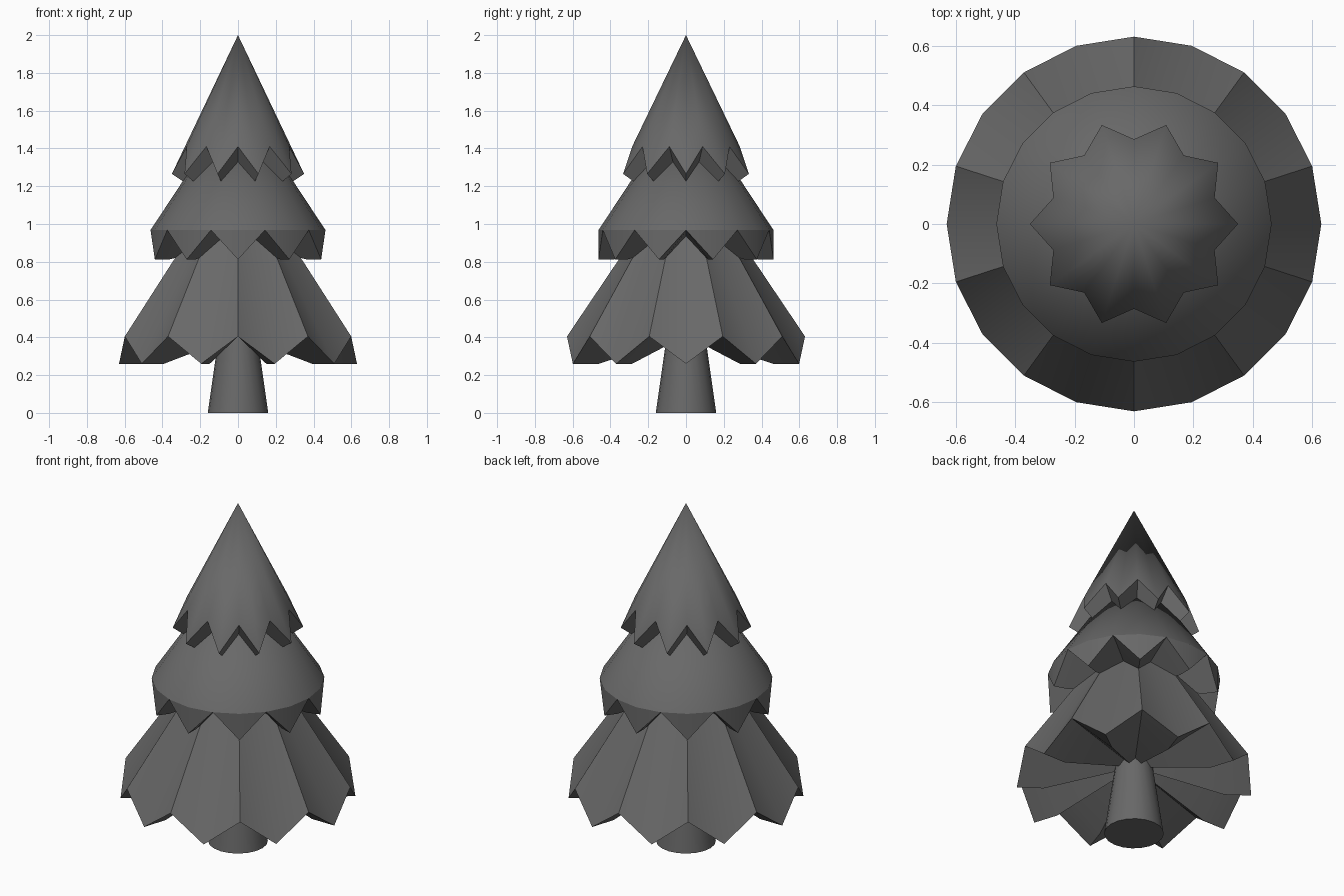
import bpy, bmesh, math

if "Cube" in bpy.data.objects:
    bpy.data.objects.remove(bpy.data.objects["Cube"])

gray = bpy.data.materials.new("dark_gray")
gray.diffuse_color = (0.14, 0.14, 0.14, 1.0)
gray.use_nodes = True
gray.node_tree.nodes["Principled BSDF"].inputs["Base Color"].default_value = gray.diffuse_color


def finish(bm, name, angle=30):
    bmesh.ops.remove_doubles(bm, verts=bm.verts, dist=0.0005)
    bmesh.ops.recalc_face_normals(bm, faces=bm.faces)
    mesh = bpy.data.meshes.new(name)
    bm.to_mesh(mesh)
    bm.free()
    mesh.materials.append(gray)
    obj = bpy.data.objects.new(name, mesh)
    bpy.context.collection.objects.link(obj)
    bpy.ops.object.select_all(action='DESELECT')
    obj.select_set(True)
    bpy.context.view_layer.objects.active = obj
    bpy.ops.object.shade_smooth_by_angle(angle=math.radians(angle))
    return obj


def lathe(name, top_z, rings, bottom_z, sides=20, start=0.0):
    """Skin rings from a top point to a bottom point.
    Each ring is (tip radius, tip z, notch radius, notch z), alternating."""
    bm = bmesh.new()
    top = bm.verts.new((0, 0, top_z))
    bottom = bm.verts.new((0, 0, bottom_z))
    loops = []
    for r0, z0, r1, z1 in rings:
        loop = []
        for i in range(sides):
            a = math.radians(start) + math.tau * i / sides
            r, z = ((r0, z0), (r1, z1))[i % 2]
            loop.append(bm.verts.new((r * math.cos(a), r * math.sin(a), z)))
        loops.append(loop)
    for i in range(sides):
        j = (i + 1) % sides
        bm.faces.new((top, loops[0][i], loops[0][j]))
        for up, low in zip(loops, loops[1:]):
            bm.faces.new((up[i], low[i], low[j], up[j]))
        bm.faces.new((bottom, loops[-1][j], loops[-1][i]))
    return finish(bm, name)


# Trunk, slightly tapered
lathe("trunk", 0.42, [(0.10, 0.42, 0.10, 0.42), (0.16, 0, 0.16, 0)], 0)

# Lower branches: zigzag rim, thick teeth, hollow underside
lathe("lower_branches", 1.34,
      [(0.63, 0.26, 0.63, 0.405), (0.485, 0.26, 0.485, 0.405)], 0.41)

# Middle branches: even rim with hanging pointed teeth
lathe("middle_branches", 1.67,
      [(0.463, 0.968, 0.463, 0.968), (0.463, 0.812, 0.463, 0.968),
       (0.385, 0.812, 0.385, 0.96)], 0.90, start=18)

# Upper branches: star-shaped rim and downward pointed underside
lathe("upper_branches", 2.0, [(0.35, 1.265, 0.285, 1.41)], 1.03)
